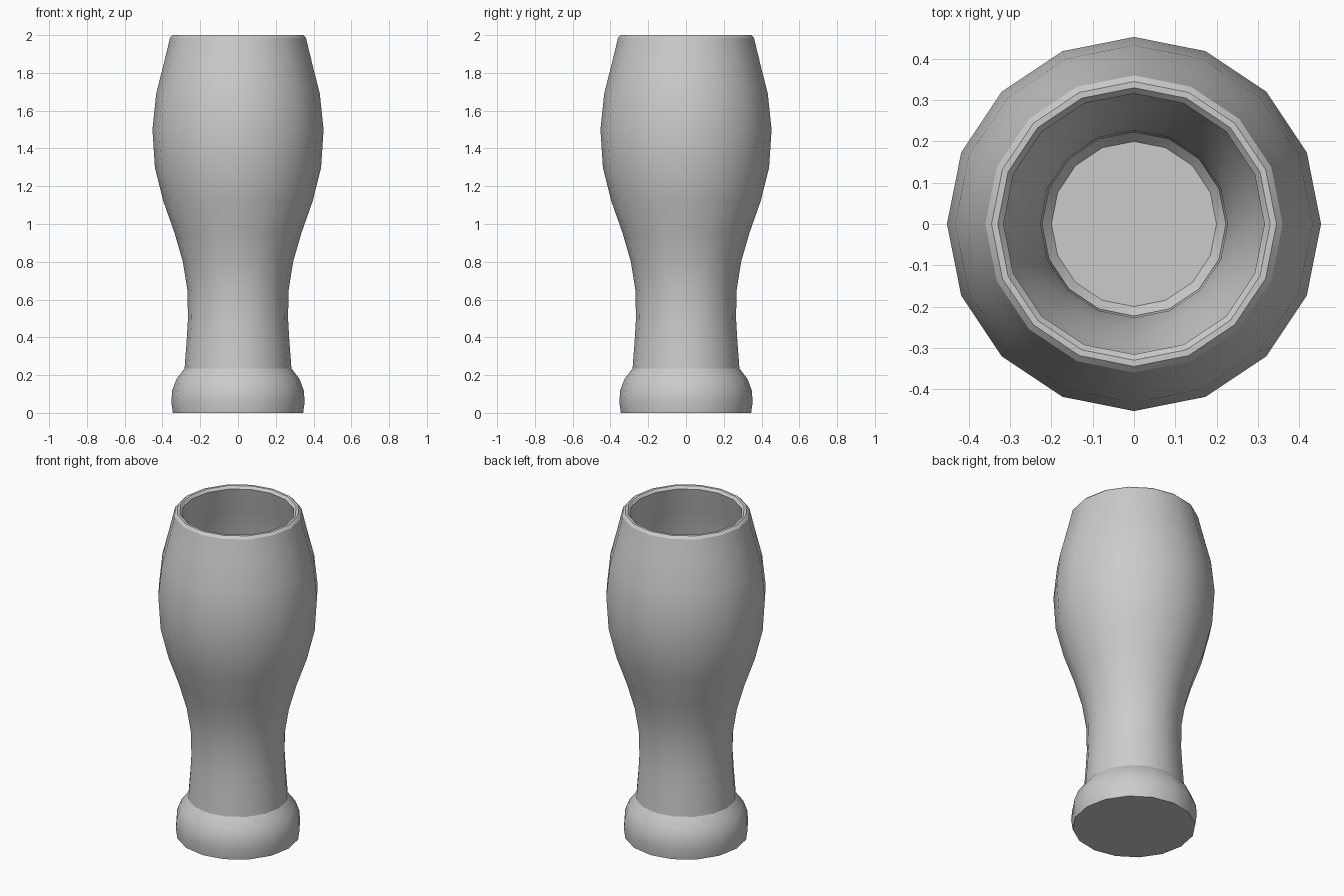
import bpy, bmesh, math

if "Cube" in bpy.data.objects:
    bpy.data.objects.remove(bpy.data.objects["Cube"])

SIDES = 16

glass_grey = bpy.data.materials.new("glass_grey")
glass_grey.diffuse_color = (0.6, 0.6, 0.6, 1)
glass_grey.use_nodes = True
glass_grey.node_tree.nodes["Principled BSDF"].inputs["Base Color"].default_value = glass_grey.diffuse_color


def lathe(name, profile):
    """Revolve (radius, height) points around z; cap both ends."""
    bm = bmesh.new()
    rings = []
    for r, z in profile:
        rings.append([bm.verts.new((r * math.cos(2 * math.pi * i / SIDES),
                                    r * math.sin(2 * math.pi * i / SIDES), z))
                      for i in range(SIDES)])
    for a, b in zip(rings, rings[1:]):
        for i in range(SIDES):
            j = (i + 1) % SIDES
            bm.faces.new((a[i], a[j], b[j], b[i]))
    bm.faces.new(rings[0][::-1])
    bm.faces.new(rings[-1])
    mesh = bpy.data.meshes.new(name)
    bm.to_mesh(mesh)
    bm.free()
    mesh.materials.append(glass_grey)
    obj = bpy.data.objects.new(name, mesh)
    bpy.context.collection.objects.link(obj)
    bpy.context.view_layer.objects.active = obj
    obj.select_set(True)
    bpy.ops.object.shade_smooth_by_angle(angle=math.radians(30))
    obj.select_set(False)
    return obj


# Foot bulge, then slim stem swelling into the bowl
outside = [(0.345, 0), (0.353, 0.06), (0.348, 0.12), (0.325, 0.18), (0.283, 0.235),
           (0.272, 0.38), (0.265, 0.5), (0.268, 0.65), (0.292, 0.8), (0.335, 0.95),
           (0.395, 1.12), (0.44, 1.3), (0.453, 1.5), (0.433, 1.69), (0.395, 1.84),
           (0.36, 1.985)]
# Bevelled lip
lip = [(0.345, 2.0), (0.33, 2.0), (0.316, 1.985)]
# Hollow interior down to the floor
inside = [(0.353, 1.83), (0.392, 1.68), (0.411, 1.5), (0.399, 1.31), (0.355, 1.13),
          (0.296, 0.97), (0.252, 0.82), (0.227, 0.66), (0.222, 0.5), (0.228, 0.38),
          (0.225, 0.27), (0.2, 0.24)]
lathe("beer_glass", outside + lip + inside)
